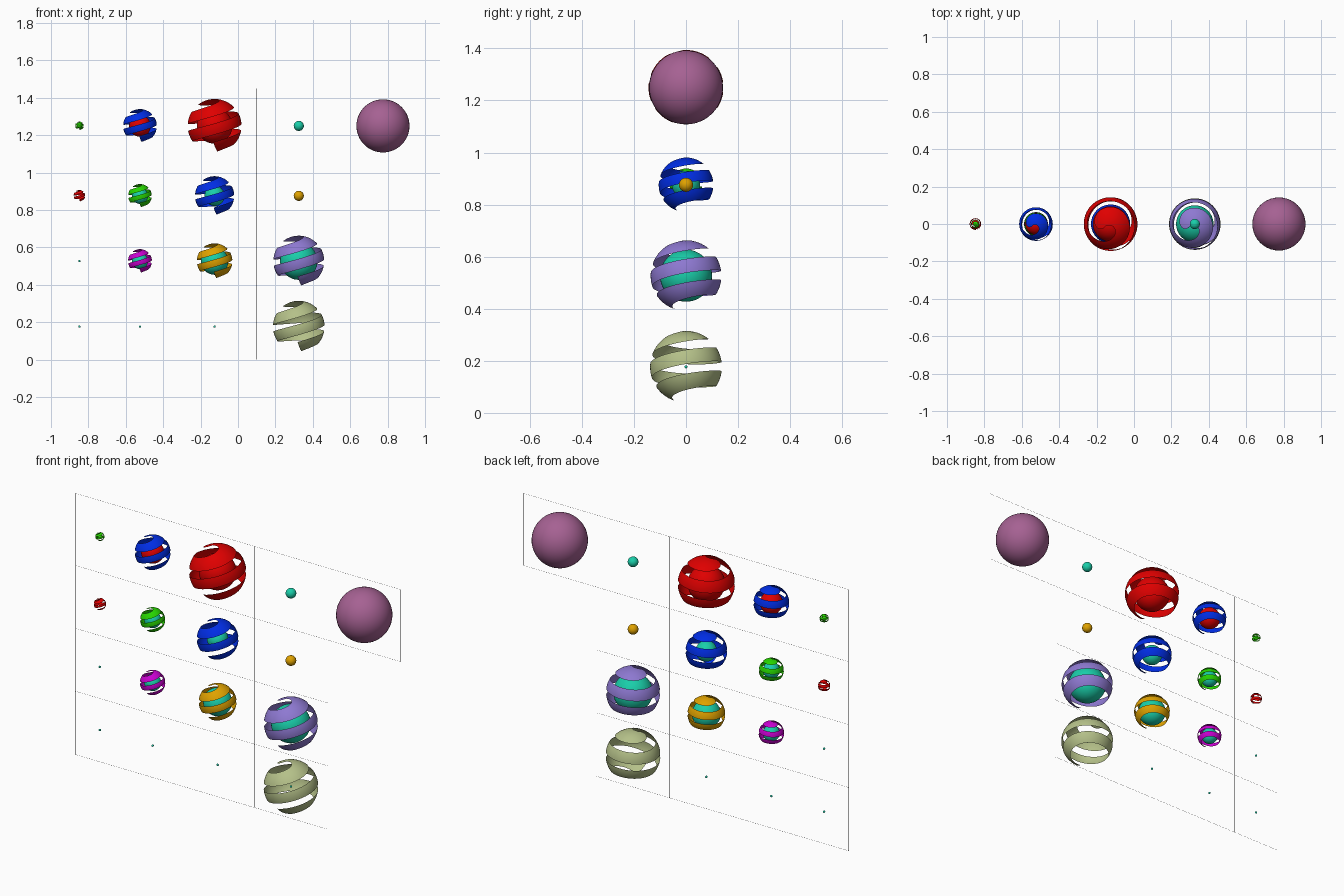
import bpy
import bmesh
from math import acos, cos, sin, radians

if "Cube" in bpy.data.objects:
    bpy.data.objects.remove(bpy.data.objects["Cube"], do_unlink=True)


def material(name, r, g, b):
    mat = bpy.data.materials.new(name)
    mat.use_nodes = True
    mat.diffuse_color = (r, g, b, 1)
    mat.node_tree.nodes["Principled BSDF"].inputs["Base Color"].default_value = (r, g, b, 1)
    return mat


PLUM = material("plum", 0.38, 0.12, 0.29)
RED = material("red", 0.74, 0, 0)
BLUE = material("blue", 0, 0.026, 0.78)
TEAL = material("teal", 0.01, 0.62, 0.4)
AMBER = material("amber", 0.74, 0.36, 0)
GREEN = material("green", 0.02, 0.66, 0)
MAGENTA = material("magenta", 0.58, 0, 0.63)
LAVENDER = material("lavender", 0.27, 0.19, 0.64)
OLIVE = material("olive", 0.46, 0.53, 0.25)
GREY = material("dark grey", 0.08, 0.08, 0.08)


def finish(bm, name, mat, location, smooth=True):
    mesh = bpy.data.meshes.new(name)
    for face in bm.faces:
        face.smooth = smooth
    bm.to_mesh(mesh)
    bm.free()
    mesh.materials.append(mat)
    obj = bpy.data.objects.new(name, mesh)
    obj.location = location
    bpy.context.collection.objects.link(obj)
    return obj


def ball(name, mat, x, z, radius):
    bm = bmesh.new()
    bmesh.ops.create_uvsphere(bm, u_segments=40, v_segments=24, radius=radius)
    return finish(bm, name, mat, (x, 0, z))


def peel(name, mat, x, z, radius, turns=2.917, fill=0.61, low=-0.94):
    """Spherical ribbon that winds up from near the bottom and closes over the top."""
    pitch = (0.9999 - low) / turns
    steps, across = 180, 6
    bm = bmesh.new()
    rows = []
    for i in range(steps + 1):
        t = turns * i / steps
        phi = radians(-100 + 360 * t)
        bottom = low + pitch * t
        a = acos(bottom)
        b = acos(min(bottom + pitch * fill, 0.99995))
        row = []
        for j in range(across + 1):
            theta = a + (b - a) * j / across
            row.append(bm.verts.new((radius * sin(theta) * cos(phi),
                                     radius * sin(theta) * sin(phi),
                                     radius * cos(theta))))
        rows.append(row)
    for lower, upper in zip(rows, rows[1:]):
        for j in range(across):
            bm.faces.new((lower[j], upper[j], upper[j + 1], lower[j + 1]))
    obj = finish(bm, name, mat, (x, 0, z))
    obj.rotation_euler = (0.06, -0.17, 0)
    return obj


# Cell centres of the chart
COL = (-0.848, -0.524, -0.125, 0.325, 0.775)
ROW = (1.25, 0.876, 0.527, 0.177)

# Peeled shells: column, row, colour, radius
for c, r, mat, radius in (
        (0, 0, GREEN, 0.023), (1, 0, BLUE, 0.09), (2, 0, RED, 0.144),
        (0, 1, RED, 0.031), (1, 1, GREEN, 0.063), (2, 1, BLUE, 0.105),
        (1, 2, MAGENTA, 0.064), (2, 2, AMBER, 0.095), (3, 2, LAVENDER, 0.136),
        (3, 3, OLIVE, 0.138)):
    peel(f"{mat.name}_shell_row{r + 1}", mat, COL[c], ROW[r], radius)

# Solid balls, alone or inside a shell
for c, r, mat, radius in (
        (0, 0, GREEN, 0.013), (1, 0, RED, 0.058), (2, 0, RED, 0.095),
        (3, 0, TEAL, 0.027), (4, 0, PLUM, 0.142),
        (1, 1, TEAL, 0.043), (2, 1, TEAL, 0.054), (3, 1, AMBER, 0.027),
        (0, 2, TEAL, 0.006), (1, 2, TEAL, 0.043), (2, 2, TEAL, 0.073),
        (3, 2, TEAL, 0.1),
        (0, 3, TEAL, 0.006), (1, 3, TEAL, 0.006), (2, 3, TEAL, 0.006),
        (3, 3, TEAL, 0.006)):
    ball(f"{mat.name}_ball_col{c + 1}_row{r + 1}", mat, COL[c], ROW[r], radius)


# Hairline grid between the cells
def line(name, x0, x1, z0, z1, width=0.0006):
    bm = bmesh.new()
    bmesh.ops.create_cube(bm, size=1)
    bmesh.ops.scale(bm, verts=bm.verts,
                    vec=(max(x1 - x0, width), width, max(z1 - z0, width)))
    finish(bm, name, GREY, ((x0 + x1) / 2, 0, (z0 + z1) / 2), smooth=False)


LEFT, INNER, RIGHT = -0.9997, 0.549, 0.9997
HEIGHTS = (0.0003, 0.352, 0.701, 1.05, 1.45)
for i, z in enumerate(HEIGHTS):
    line(f"grid_row_line_{i + 1}", LEFT, RIGHT if i > 2 else INNER, z, z)
for i, x in enumerate((LEFT, -0.7, -0.35, 0.1, INNER, RIGHT)):
    line(f"grid_column_line_{i + 1}", x, x,
         HEIGHTS[3] if x == RIGHT else HEIGHTS[0], HEIGHTS[4])
